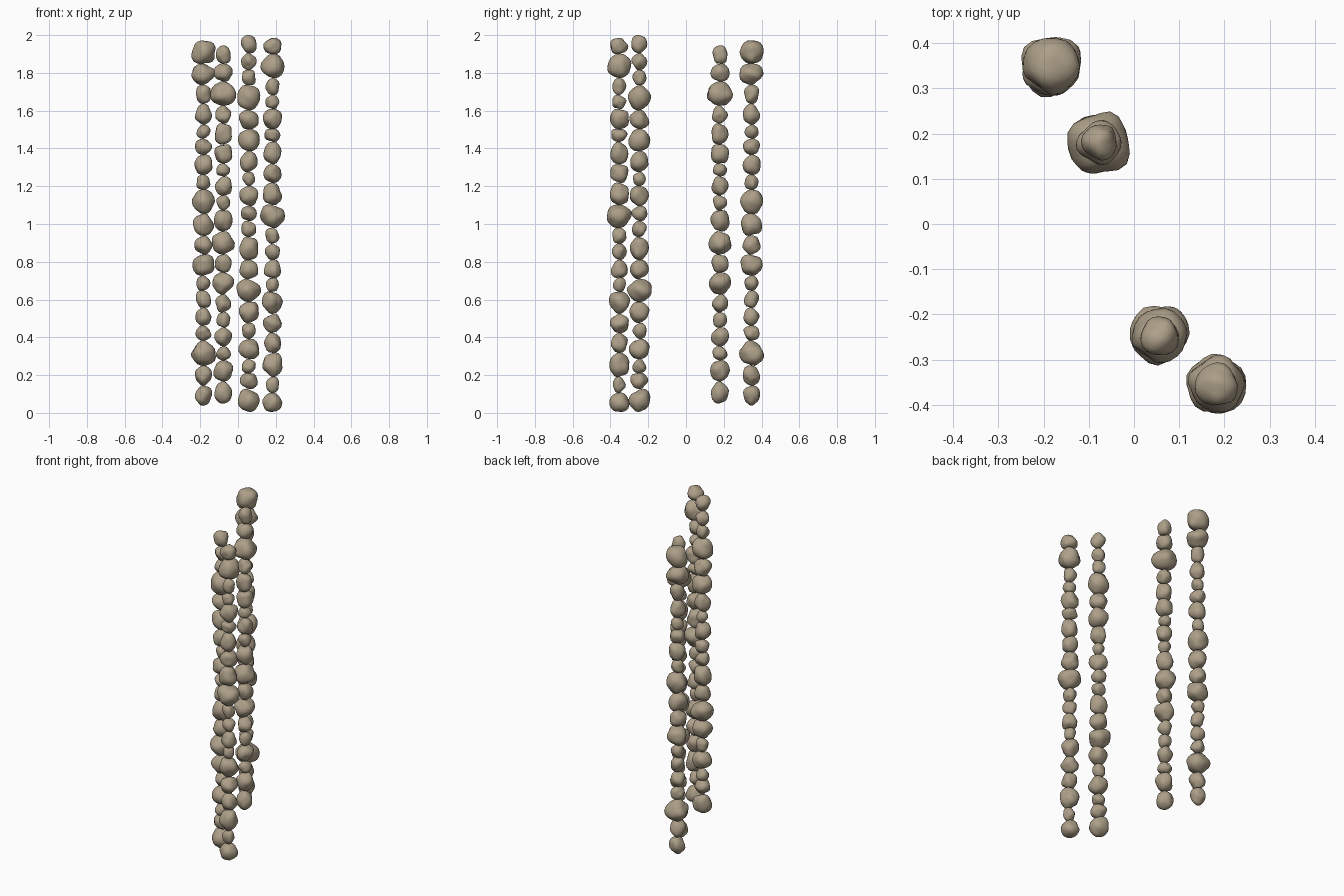
import bpy
import bmesh
import random
from mathutils import Vector, noise

random.seed(7)
UNIT = 2 / 378  # bead sizes below are counted in this unit

cube = bpy.data.objects.get("Cube")
if cube:
    bpy.data.objects.remove(cube, do_unlink=True)

# One warm stone colour for every bead
stone = bpy.data.materials.new("warm_stone")
stone.use_nodes = True
stone.diffuse_color = (0.42, 0.35, 0.25, 1)
shader = stone.node_tree.nodes["Principled BSDF"]
shader.inputs["Base Color"].default_value = stone.diffuse_color
shader.inputs["Roughness"].default_value = 0.8


def add_bead(bm, centre, size):
    """Add one lumpy pebble that fills the given box size."""
    verts = bmesh.ops.create_icosphere(bm, subdivisions=3, radius=1)["verts"]
    offset = Vector([random.uniform(-50, 50) for _ in range(3)])
    for v in verts:
        v.co *= 1 + 0.24 * noise.noise(v.co * 1.1 + offset)
    # Fit the lumpy shape to its box
    for axis in range(3):
        low = min(v.co[axis] for v in verts)
        high = max(v.co[axis] for v in verts)
        for v in verts:
            t = (v.co[axis] - low) / (high - low) - 0.5
            v.co[axis] = centre[axis] + t * size[axis]


def build_strand(name, x, y, top, heights, widths):
    """Stack beads downwards from the top of a strand."""
    bm = bmesh.new()
    z = top
    for height, width in zip(heights, widths):
        h, w = height * UNIT, width * UNIT
        add_bead(bm, (x, y, z - h / 2), (w, w, h * 1.02))
        z -= h
    mesh = bpy.data.meshes.new(name)
    bm.to_mesh(mesh)
    bm.free()
    mesh.materials.append(stone)
    mesh.shade_smooth()
    strand = bpy.data.objects.new(name, mesh)
    bpy.context.collection.objects.link(strand)


# Four hanging strands, from back to front
build_strand(
    "back_outer_strand", -0.183, 0.347, 1.97,
    heights=[23, 21, 19, 21, 14, 16, 20, 15, 24, 22, 19, 21, 15, 17, 18, 15, 25, 20, 20],
    widths=[24, 24, 15, 17, 14, 17, 18, 14, 23, 21, 18, 22, 14, 15, 16, 16, 25, 17, 17])
build_strand(
    "back_inner_strand", -0.078, 0.18, 1.945,
    heights=[18, 18, 24, 18, 21, 19, 13, 19, 15, 21, 23, 18, 22, 18, 15, 19, 14, 21, 22],
    widths=[15, 19, 26, 16, 17, 18, 14, 17, 14, 19, 23, 17, 22, 16, 14, 18, 15, 20, 18])
build_strand(
    "front_inner_strand", 0.057, -0.247, 2.0,
    heights=[18, 17, 15, 25, 19, 22, 21, 14, 20, 15, 16, 23, 19, 23, 21, 16, 20, 14, 16, 23],
    widths=[16, 16, 14, 23, 20, 22, 18, 13, 19, 16, 15, 19, 19, 25, 20, 14, 21, 14, 18, 22])
build_strand(
    "front_outer_strand", 0.182, -0.353, 1.985,
    heights=[16, 24, 17, 14, 20, 13, 22, 19, 22, 23, 16, 16, 18, 14, 22, 19, 20, 24, 16, 19],
    widths=[18, 24, 14, 14, 19, 16, 18, 18, 19, 25, 14, 15, 17, 13, 21, 19, 17, 20, 13, 20])
